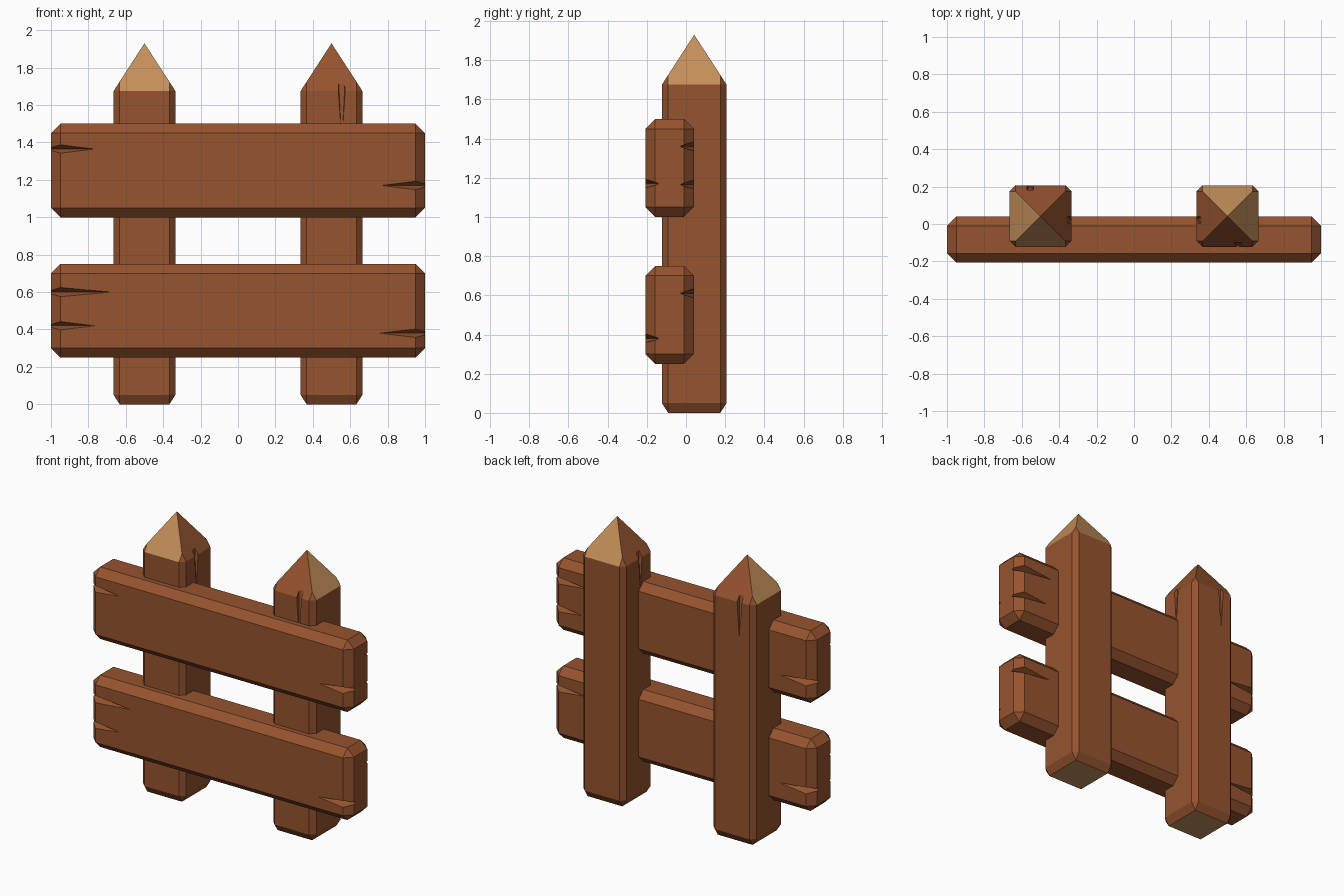
import bpy, bmesh, math
from mathutils import Vector

if "Cube" in bpy.data.objects:
    bpy.data.objects.remove(bpy.data.objects["Cube"])


def material(name, rgb):
    m = bpy.data.materials.new(name)
    m.diffuse_color = (*rgb, 1)
    m.use_nodes = True
    m.node_tree.nodes["Principled BSDF"].inputs["Base Color"].default_value = m.diffuse_color
    return m


BROWN = material("brown wood", (0.305, 0.087, 0.028))
TAN = material("cut wood tan", (0.552, 0.275, 0.102))


def add_hull(bm, pts):
    vs = [bm.verts.new(p) for p in pts]
    bmesh.ops.convex_hull(bm, input=vs)


def chamfered(lo, hi, c):
    """Corner points of a box with all edges chamfered by c = (cx, cy, cz)."""
    pts = []
    for i in range(8):
        s = [(i >> k) & 1 for k in range(3)]
        for free in range(3):
            pts.append([(hi[k] if s[k] else lo[k]) if k == free else
                        (hi[k] - c[k] if s[k] else lo[k] + c[k]) for k in range(3)])
    return pts


def split(base, along, across, out, length, w, depth, flat=0.0):
    """Tapered wedge: wide at base, running to a point on the face after 'length'."""
    base, along, across, out = map(Vector, (base, along, across, out))
    start = base - along * 0.02
    rim = start + out * 0.01
    pts = [rim + across * w, rim - across * w, base + along * length + out * 0.002]
    pts += [start - out * depth + across * f for f in ((flat, -flat) if flat else (0,))]
    return pts


def build(name, pts, splits):
    obs = []
    for label, groups in ((name, [pts]), (name + "_cutter", splits)):
        bm = bmesh.new()
        for g in groups:
            add_hull(bm, g)
        bmesh.ops.dissolve_limit(bm, angle_limit=math.radians(0.5), verts=bm.verts, edges=bm.edges)
        bmesh.ops.recalc_face_normals(bm, faces=bm.faces)
        me = bpy.data.meshes.new(label)
        bm.to_mesh(me)
        bm.free()
        ob = bpy.data.objects.new(label, me)
        bpy.context.collection.objects.link(ob)
        obs.append(ob)
    ob, cutter = obs
    cutter.hide_render = True
    ob.data.materials.append(BROWN)
    ob.data.materials.append(TAN)
    cutter.data.materials.append(BROWN)
    mod = ob.modifiers.new("splits", 'BOOLEAN')
    mod.operation = 'DIFFERENCE'
    mod.solver = 'EXACT'
    mod.object = cutter
    bpy.context.view_layer.objects.active = ob
    bpy.ops.object.modifier_apply(modifier=mod.name)
    bpy.data.objects.remove(cutter)
    # pointed tip and sawn underside show the lighter wood
    for p in ob.data.polygons:
        tan = p.center.z > 1.74 or (p.center.z < 0.005 and p.normal.z < -0.9)
        p.material_index = 1 if tan else 0


# planks: splits are (end side, face side, z, length)
YF, YB = -0.207, 0.04
planks = {
    "lower_plank": (0.25, [(-1, -1, 0.60, 0.33), (-1, -1, 0.42, 0.24), (1, -1, 0.38, 0.25),
                           (1, 1, 0.61, 0.26), (-1, 1, 0.41, 0.26)]),
    "upper_plank": (1.0, [(-1, -1, 1.365, 0.24), (1, -1, 1.17, 0.24), (1, 1, 1.36, 0.28),
                          (1, 1, 1.165, 0.24), (-1, 1, 1.16, 0.26)]),
}
for name, (z, cracks) in planks.items():
    cuts = [split((e, YF if f < 0 else YB, cz), (-e, 0, 0), (0, 0, 1), (0, f, 0), ln, 0.035, 0.075)
            for e, f, cz, ln in cracks]
    build(name, chamfered((-1, YF, z), (1, YB, z + 0.5), (0.05, 0.05, 0.05)), cuts)

# posts with pointed tips, splits running down from the top
PY, H, TOP = 0.042, 0.165, 1.725
for name, s in (("left_post", -1), ("right_post", 1)):
    x = 0.5 * s
    pts = chamfered((x - H, PY - H, 0), (x + H, PY + H, TOP), (0.032, 0.032, 0.05))
    pts.append((x, PY, 1.93))
    down = (0, 0, -1)
    cuts = [split((x + 0.055 * s, PY - s * H, TOP), down, (1, 0, 0), (0, -s, 0), 0.33, 0.024, 0.028, 0.018),
            split((x - s * H, PY - 0.02, TOP), down, (0, 1, 0), (-s, 0, 0), 0.30, 0.024, 0.028, 0.018)]
    build(name, pts, cuts)
